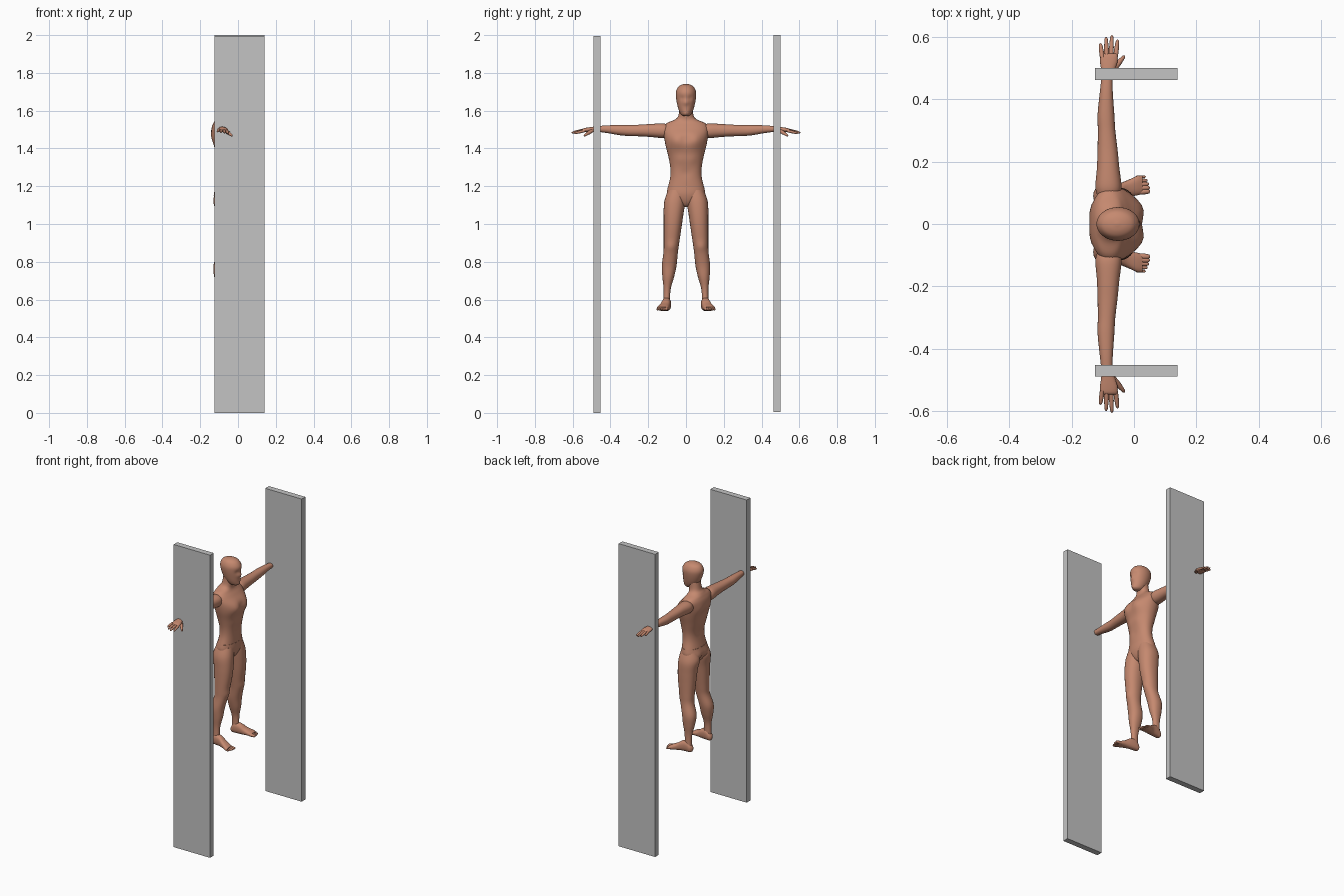
import bpy, bmesh, math
from mathutils import Vector

cube = bpy.data.objects.get("Cube")
if cube:
    bpy.data.objects.remove(cube, do_unlink=True)


def material(name, rgb):
    m = bpy.data.materials.new(name)
    m.use_nodes = True
    m.diffuse_color = (*rgb, 1)
    bsdf = next(n for n in m.node_tree.nodes if n.type == 'BSDF_PRINCIPLED')
    bsdf.inputs["Base Color"].default_value = (*rgb, 1)
    return m


skin = material("clay skin", (0.56, 0.25, 0.16))
grey = material("panel grey", (0.55, 0.55, 0.55))


def finish(name, bm, mat, mirror=False, smooth=True):
    bmesh.ops.recalc_face_normals(bm, faces=bm.faces)
    me = bpy.data.meshes.new(name)
    bm.to_mesh(me)
    bm.free()
    me.materials.append(mat)
    ob = bpy.data.objects.new(name, me)
    bpy.context.collection.objects.link(ob)
    if smooth:
        bpy.ops.object.select_all(action='DESELECT')
        ob.select_set(True)
        bpy.context.view_layer.objects.active = ob
        bpy.ops.object.shade_smooth_by_angle(angle=math.radians(50))
    if mirror:
        mod = ob.modifiers.new("Mirror", 'MIRROR')
        mod.use_axis = (False, True, False)
        mod.use_mirror_merge = False
    return ob


def spline(rows, steps):
    """Smooth interpolation through rows of numbers."""
    out = []
    for i in range(len(rows) - 1):
        a, b = rows[max(i - 1, 0)], rows[i]
        c, d = rows[i + 1], rows[min(i + 2, len(rows) - 1)]
        for k in range(steps):
            t = k / steps
            out.append([0.5 * (2 * q + (r - p) * t + (2 * p - 5 * q + 4 * r - s) * t ** 2
                        + (3 * q - p - 3 * r + s) * t ** 3) for p, q, r, s in zip(a, b, c, d)])
    return out + [list(rows[-1])]


def loft(bm, axis, rows, steps=5, sides=36, power=2.2):
    """Rows are (position along axis, centre u, centre v, half u, half v)."""
    iu, iv = [k for k in range(3) if k != axis]
    rings = []
    for pos, cu, cv, hu, hv in spline(rows, steps):
        ring = []
        for k in range(sides):
            a = math.tau * k / sides
            c, s = math.cos(a), math.sin(a)
            co = [0, 0, 0]
            co[axis] = pos
            co[iu] = cu + max(hu, 0.001) * math.copysign(abs(c) ** (2 / power), c)
            co[iv] = cv + max(hv, 0.001) * math.copysign(abs(s) ** (2 / power), s)
            ring.append(bm.verts.new(co))
        rings.append(ring)
    for a, b in zip(rings, rings[1:]):
        for k in range(sides):
            n = (k + 1) % sides
            bm.faces.new((a[k], a[n], b[n], b[k]))
    bm.faces.new(rings[0])
    bm.faces.new(rings[-1])


def digit(bm, start, end, r0, r1):
    """Tapered rounded finger or toe."""
    start, end = Vector(start), Vector(end)
    rot = (end - start).to_track_quat('Z', 'Y')
    rings, sides = [], 12
    for t, r in ((0, r0), (0.45, r0), (0.8, r1), (0.93, r1 * 0.8), (1, r1 * 0.3)):
        c = start.lerp(end, t)
        rings.append([bm.verts.new(c + rot @ Vector((r * math.cos(math.tau * k / sides),
                      r * math.sin(math.tau * k / sides), 0))) for k in range(sides)])
    for a, b in zip(rings, rings[1:]):
        for k in range(sides):
            n = (k + 1) % sides
            bm.faces.new((a[k], a[n], b[n], b[k]))
    bm.faces.new(rings[0])
    bm.faces.new(rings[-1])


def sculpt(bm, bumps):
    """Push the surface along x around (x, y, z) points on both sides."""
    for x, y, z, radius, push in bumps:
        for side in ((1, -1) if y else (1,)):
            c = Vector((x, y * side, z))
            for v in bm.verts:
                v.co.x += push * math.exp(-((v.co - c).length / radius) ** 2)


# Two upright panels
for name, y, z in (("left_panel", 0.482, 1.003), ("right_panel", -0.471, 0.997)):
    bm = bmesh.new()
    bmesh.ops.create_cube(bm, size=1)
    for v in bm.verts:
        v.co = Vector((v.co.x * 0.265 + 0.007, v.co.y * 0.038 + y, v.co.z * 1.994 + z))
    finish(name, bm, grey, smooth=False)

# Torso with neck: chest, abdomen, spine groove and shoulder blades
bm = bmesh.new()
loft(bm, 2, [(1.2, -.06, 0, .056, .094), (1.25, -.055, 0, .052, .083),
             (1.3, -.053, 0, .054, .083), (1.36, -.055, 0, .066, .094),
             (1.42, -.056, 0, .078, .109), (1.47, -.062, 0, .079, .117),
             (1.51, -.075, 0, .064, .119), (1.535, -.08, 0, .05, .1),
             (1.553, -.078, 0, .042, .058), (1.575, -.07, 0, .036, .04),
             (1.62, -.062, 0, .036, .036)])
sculpt(bm, [(.02, .05, 1.44, .04, .014), (.02, 0, 1.45, .02, -.008),
            (0, 0, 1.27, .025, -.004), (.01, .03, 1.34, .025, .004),
            (-.14, 0, 1.42, .035, .012), (-.14, .05, 1.46, .04, -.006),
            (-.1, 0, 1.29, .03, .006)])
finish("torso", bm, skin)

# Head with brow, eye hollows, nose and chin
bm = bmesh.new()
loft(bm, 2, [(1.572, -.025, 0, .02, .014), (1.58, -.029, 0, .034, .026),
             (1.6, -.037, 0, .047, .037), (1.63, -.045, 0, .058, .046),
             (1.67, -.05, 0, .067, .053), (1.7, -.052, 0, .068, .053),
             (1.725, -.054, 0, .054, .042), (1.737, -.054, 0, .032, .025),
             (1.742, -.054, 0, .005, .004)], power=2)
sculpt(bm, [(.012, 0, 1.643, .013, .008), (.01, .021, 1.665, .014, -.006),
            (.005, 0, 1.585, .014, .004)])
finish("head", bm, skin)

# Pelvis
bm = bmesh.new()
loft(bm, 2, [(1.2, -.06, 0, .057, .095), (1.16, -.062, 0, .06, .1),
             (1.125, -.062, 0, .052, .075), (1.1, -.06, 0, .036, .03),
             (1.09, -.06, 0, .02, .012)])
sculpt(bm, [(-.12, .045, 1.14, .04, -.012), (-.12, 0, 1.13, .02, .015)])
finish("pelvis", bm, skin)

# Legs
bm = bmesh.new()
loft(bm, 2, [(1.18, -.061, .047, .052, .047), (1.12, -.062, .059, .062, .056),
             (1.05, -.058, .066, .06, .052), (.98, -.058, .071, .055, .047),
             (.9, -.062, .077, .046, .041), (.85, -.067, .081, .042, .038),
             (.78, -.086, .089, .044, .039), (.72, -.088, .094, .038, .031),
             (.65, -.088, .1, .024, .018), (.56, -.088, .102, .023, .018)])
sculpt(bm, [(-.12, .05, 1.13, .035, -.008), (-.02, .08, .88, .025, .006)])
finish("legs", bm, skin, mirror=True)

# Feet with toes
bm = bmesh.new()
loft(bm, 0, [(-.118, .1, .561, .008, .01), (-.108, .101, .564, .019, .023),
             (-.085, .102, .575, .023, .035), (-.05, .106, .572, .024, .032),
             (-.02, .114, .562, .027, .022), (.01, .123, .555, .031, .015),
             (.027, .126, .551, .028, .01)], power=2.4)
for i in range(5):
    y, r = 0.103 + 0.0118 * i, 0.0095 - 0.0011 * i
    digit(bm, (0.008, y, 0.552), (0.052 - 0.0015 * i * i * 0.6, y + 0.002, 0.54 + r), r, r * 0.85)
finish("feet", bm, skin, mirror=True)

# Arms
bm = bmesh.new()
loft(bm, 1, [(.09, -.082, 1.49, .036, .034), (.12, -.082, 1.493, .042, .039),
             (.18, -.083, 1.495, .036, .035), (.24, -.085, 1.495, .032, .031),
             (.3, -.088, 1.495, .028, .029), (.35, -.09, 1.497, .027, .027),
             (.42, -.089, 1.502, .021, .02), (.475, -.087, 1.503, .017, .014)])
finish("arms", bm, skin, mirror=True)

# Hands with fingers and thumb
bm = bmesh.new()
loft(bm, 1, [(.465, -.087, 1.503, .017, .014), (.49, -.084, 1.502, .021, .013),
             (.52, -.081, 1.499, .028, .012), (.54, -.081, 1.497, .028, .01),
             (.547, -.081, 1.496, .024, .006)])
for i, tip in enumerate((.58, .6, .606, .592)):
    digit(bm, (-.102 + .0142 * i, .535, 1.5 - .002 * i),
          (-.108 + .0185 * i, tip, 1.489 - .003 * i), .0075, .006)
digit(bm, (-.068, .495, 1.496), (-.03, .54, 1.466), .0095, .0065)
finish("hands", bm, skin, mirror=True)
